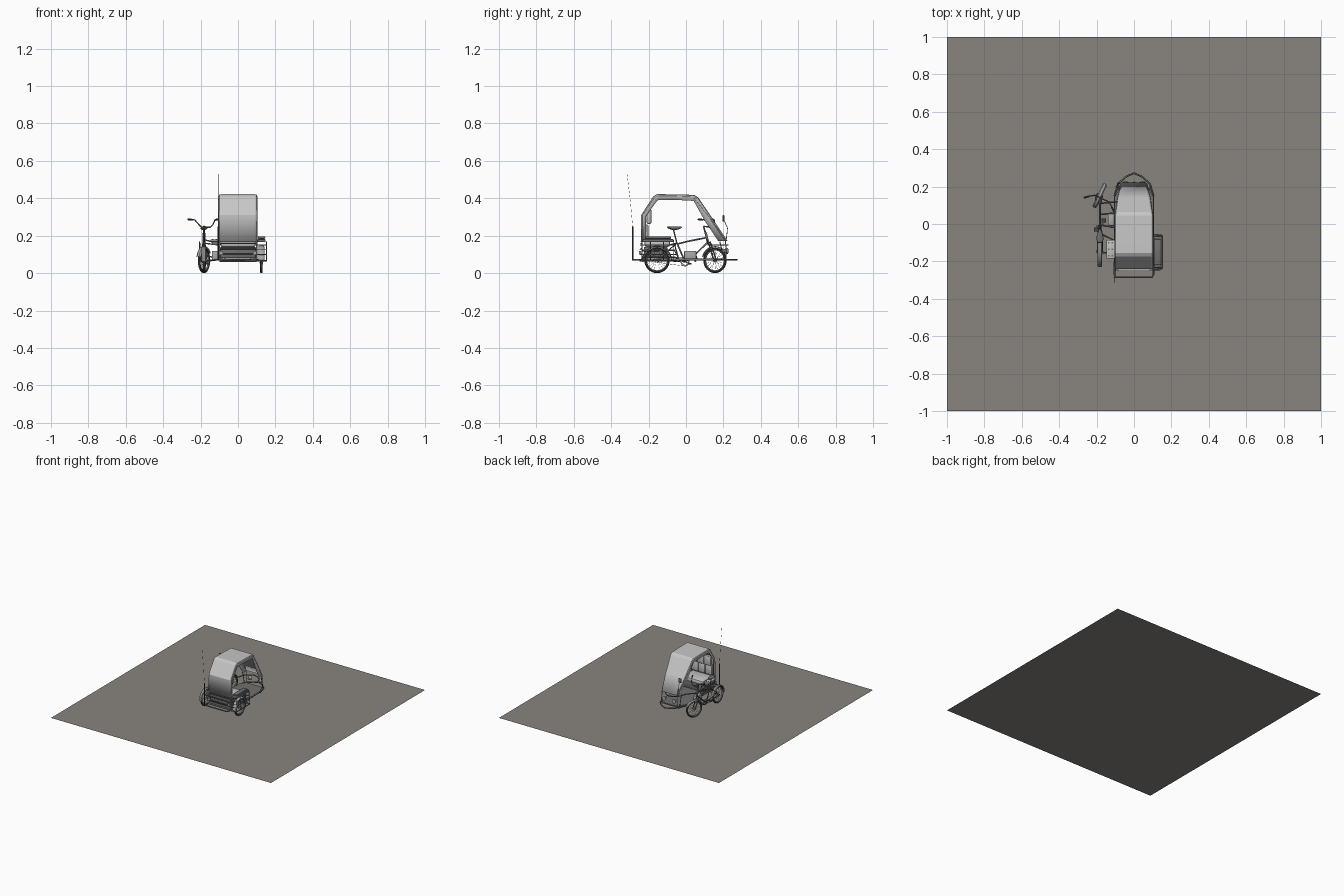
import bpy, bmesh, math
from mathutils import Vector, Matrix

if "Cube" in bpy.data.objects:
    bpy.data.objects.remove(bpy.data.objects["Cube"])


def mat(name, c):
    m = bpy.data.materials.new(name)
    m.diffuse_color = (*c, 1)
    m.use_nodes = True
    m.node_tree.nodes["Principled BSDF"].inputs["Base Color"].default_value = m.diffuse_color
    return m


GROUND = mat("warm grey paving", (0.246, 0.231, 0.209))
CANVAS = mat("light grey canopy", (0.57, 0.57, 0.57))
METAL = mat("light grey metal", (0.4, 0.4, 0.4))
DARK = mat("mid grey frame", (0.16, 0.16, 0.16))
BLACK = mat("dark grey rubber", (0.06, 0.06, 0.06))
PAD = mat("pale cushion", (0.55, 0.55, 0.54))


def finish(name, bm, m, smooth=True, angle=35):
    bmesh.ops.recalc_face_normals(bm, faces=bm.faces)
    me = bpy.data.meshes.new(name)
    bm.to_mesh(me)
    bm.free()
    me.materials.append(m)
    o = bpy.data.objects.new(name, me)
    bpy.context.collection.objects.link(o)
    if smooth:
        for p in me.polygons:
            p.use_smooth = True
        me.set_sharp_from_angle(angle=math.radians(angle))
    return o


def tube(name, pts, r, m, closed=False, M=None):
    cu = bpy.data.curves.new(name, 'CURVE')
    cu.dimensions = '3D'
    cu.bevel_depth, cu.bevel_resolution, cu.use_fill_caps = r, 1, True
    sp = cu.splines.new('POLY')
    sp.points.add(len(pts) - 1)
    for p, q in zip(sp.points, pts):
        q = M @ Vector(q) if M else q
        p.co = (*q, 1)
    sp.use_cyclic_u = closed
    t = bpy.data.objects.new(name, cu)
    me = bpy.data.meshes.new_from_object(t)
    bpy.data.objects.remove(t)
    me.materials.clear()
    me.materials.append(m)
    for p in me.polygons:
        p.use_smooth = True
    o = bpy.data.objects.new(name, me)
    bpy.context.collection.objects.link(o)
    return o


def box(name, lo, hi, m, bevel=0.0):
    bm = bmesh.new()
    bmesh.ops.create_cube(bm, size=1)
    for v in bm.verts:
        v.co = [(a + b) / 2 + c * (b - a) for a, b, c in zip(lo, hi, v.co)]
    if bevel:
        bmesh.ops.bevel(bm, geom=bm.edges[:], offset=bevel, segments=2, profile=0.5, affect='EDGES')
    return finish(name, bm, m)


def lathe(name, prof, m, M, n=32):
    # closed profile of (radius, x) turned about the local x axis
    bm = bmesh.new()
    rings = [[bm.verts.new(M @ Vector((x, r * math.cos(2 * math.pi * i / n), r * math.sin(2 * math.pi * i / n))))
              for r, x in prof] for i in range(n)]
    k = len(prof)
    for i in range(n):
        a, b = rings[i], rings[(i + 1) % n]
        for j in range(k):
            bm.faces.new((a[j], a[(j + 1) % k], b[(j + 1) % k], b[j]))
    return finish(name, bm, m)


def wheel(name, M, R):
    ring = lambda rad, t, w: [(rad + t * math.cos(a * math.pi / 4), w * math.sin(a * math.pi / 4)) for a in range(8)]
    lathe(name + "_tyre", ring(R - .005, .005, .007), BLACK, M)
    lathe(name + "_rim", ring(R - .012, .003, .005), METAL, M)
    lathe(name + "_hub", [(.001, -.014), (.007, -.014), (.007, .014), (.001, .014)], METAL, M, 12)
    for i in range(20):
        a = 2 * math.pi * i / 20
        d = Vector((0, math.cos(a), math.sin(a)))
        s = Vector(((-1) ** i * .01, 0, 0))
        tube(name + "_spoke", [s + d * .006, d * (R - .012)], .0007, METAL, M=M)


def arch(name, M, R, w, a0, a1, m):
    # mudguard strip over a wheel
    bm = bmesh.new()
    prev = None
    for i in range(13):
        a = math.radians(a0 + (a1 - a0) * i / 12)
        row = [bm.verts.new(M @ Vector((x, r * math.cos(a), r * math.sin(a))))
               for x, r in ((-w, R - .005), (-w * .5, R), (w * .5, R), (w, R - .005))]
        if prev:
            for j in range(3):
                bm.faces.new((prev[j], prev[j + 1], row[j + 1], row[j]))
        prev = row
    return finish(name, bm, m)


# ground slab that belongs to the model
bm = bmesh.new()
bmesh.ops.create_grid(bm, x_segments=1, y_segments=1, size=1)
finish("paving_sheet", bm, GROUND, False)

# canopy: a lipped section swept along the roof line (y, z, half width, inward y, inward z)
bm = bmesh.new()
prev = None
for y, z, h, iy, iz in [(-.242, .165, .100, .026, 0), (-.240, .31, .102, .026, -.006), (-.175, .41, .103, .02, -.024),
                        (-.155, .422, .103, .01, -.03), (-.05, .421, .103, 0, -.03), (.045, .418, .102, -.005, -.032),
                        (.065, .405, .101, -.022, -.022), (.14, .295, .090, -.04, -.015), (.222, .172, .072, -.05, 0)]:
    half = [(h, 1), (h, .3), (h - .004, .1), (h - .012, 0)]
    row = [bm.verts.new((sx * x, y + iy * d, z + iz * d))
           for sx, x, d in [(-1, *p) for p in half] + [(1, *p) for p in half[::-1]]]
    if prev:
        for j in range(7):
            bm.faces.new((prev[j], prev[j + 1], row[j + 1], row[j]))
    prev = row
can = finish("canopy", bm, CANVAS, True, 12)
mod = can.modifiers.new("thickness", 'SOLIDIFY')
mod.thickness = .003

# sidecar floor and thin nose
bm = bmesh.new()
out = [(-.1, -.24), (.1, -.24), (.1, .15), (.07, .21), (-.07, .21), (-.1, .15)]
f = bm.faces.new([bm.verts.new((x, y, .068)) for x, y in out])
g = bmesh.ops.extrude_face_region(bm, geom=[f])
for v in g['geom']:
    if isinstance(v, bmesh.types.BMVert):
        v.co.z = .078
finish("floor_pan", bm, DARK, False)
nose = [(-.105, .15), (-.085, .215), (-.04, .255), (0, .272), (.04, .255), (.085, .215), (.105, .15)]
tube("nose_bumper", [(x, y, .072) for x, y in nose], .005, DARK)
tube("nose_rail", [(x * .82, y * .82, .15) for x, y in nose], .004, DARK)
rear = [(-.105, -.2), (-.105, -.27), (-.095, -.285), (.095, -.285), (.105, -.27), (.105, -.2)]
tube("rear_bumper", [(x, y, .072) for x, y in rear], .005, DARK)
for x in (-.1, .1):
    for z in (.085, .12, .15):
        tube("side_rail", [(x, -.235, z), (x, -.06, z), (x * .98, -.04, .078)], .004, DARK)
    tube("sill", [(x, -.24, .072), (x, .15, .072)], .006, DARK)
    tube("canopy_bar", [(x, -.235, .07), (x, -.232, .31), (x, -.165, .405), (x, .04, .403),
                        (x * .87, .135, .285), (x * .7, .212, .172), (x * .7, .215, .07)], .003, METAL)
    tube("nose_post", [(x * .85, .18, .17), (x * .85, .205, .07)], .003, DARK)
for y in (-.23, -.15, -.05, .05, .15):
    tube("floor_cross_bar", [(-.1, y, .063), (.1, y, .063)], .005, DARK)
for z in (.1, .13, .158):
    tube("rear_rail", [(-.1, -.24, z), (.1, -.24, z)], .004, DARK)

# passenger bench
box("bench_base", (-.095, -.225, .08), (.095, -.1, .14), DARK, .004)
box("bench_cushion", (-.095, -.222, .14), (.095, -.085, .175), PAD, .012)
for i in range(3):
    x = -.093 + i * .0625
    for z in (.18, .262):
        y = -.228 if z < .2 else -.212
        box("back_cushion", (x, y, z), (x + .061, y + .028, z + .08), PAD, .01)

# side boxes over the wheel and plate beside the bench
side = Matrix.Translation((.125, -.155, .068))
wheel("sidecar_wheel", side, .068)
arch("sidecar_mudguard", side, .08, .016, 0, 180, METAL)
box("wheel_box", (.104, -.235, .165), (.148, -.065, .182), DARK, .006)
box("wheel_box_pad", (.106, -.22, .182), (.146, -.08, .197), DARK, .007)
for z in (.1, .125, .15):
    tube("wheel_guard_rail", [(.1, -.245, z), (.145, -.245, z), (.153, -.235, z), (.153, -.065, z),
                              (.145, -.055, z), (.1, -.055, z)], .0025, METAL)
for y in (-.235, -.19, -.12, -.065):
    tube("guard_post", [(.153, y, .065), (.153, y, .17)], .0025, DARK)
tube("guard_sill", [(.1, -.245, .066), (.153, -.235, .066), (.153, -.065, .066), (.1, -.055, .066)], .004, DARK)
box("left_side_plate", (-.147, -.185, .17), (-.104, -.085, .18), PAD, .003)
box("left_side_plate_base", (-.14, -.175, .15), (-.104, -.09, .17), DARK)
for y in (-.17, -.135, -.1):
    for x in (-.135, -.116):
        box("plate_stud", (x - .003, y - .003, .18), (x + .003, y + .003, .183), DARK)

# bicycle
BX = -.182
rw = Matrix.Translation((BX, -.155, .068))
fw = Matrix.Translation((BX, .155, .068)) @ Matrix.Rotation(math.radians(-25), 4, 'Z')
wheel("bike_rear_wheel", rw, .068)
wheel("bike_front_wheel", fw, .068)
arch("rear_mudguard", rw, .076, .012, 10, 185, METAL)
arch("front_mudguard", fw, .076, .012, 30, 165, METAL)
P = lambda y, z, dx=0: (BX + dx, y, z)
for n, p, r in [("seat_tube", [P(-.005, .06), P(-.05, .165)], .005), ("seat_post", [P(-.05, .165), P(-.067, .232)], .004),
                ("top_tube", [P(-.05, .155), P(.02, .172), P(.112, .19)], .005),
                ("down_tube", [P(-.005, .06), P(.05, .1), P(.116, .165)], .005),
                ("head_tube", [P(.122, .15), P(.105, .215)], .007), ("stem", [P(.105, .21), P(.094, .25)], .005)]:
    tube(n, p, r, DARK)
for s in (-.015, .015):
    tube("chain_stay", [P(-.005, .06, s * .5), P(-.155, .068, s)], .003, DARK)
    tube("seat_stay", [P(-.05, .16, s * .4), P(-.155, .068, s)], .003, DARK)
    tube("fork_leg", [(s, 0, 0), (s, -.018, .055), (s * .7, -.034, .1)], .004, DARK, M=fw)
    tube("crank", [P(-.005, .06, s), P(-.005 + s * 1.6, .06 - s * .6, s * 1.3)], .003, METAL)
    box("pedal", P(-.015 + s * 1.6, .056 - s * .6, s * 1.3 - .012), P(.005 + s * 1.6, .064 - s * .6, s * 1.3 + .012), BLACK)
lathe("chain_ring", [(.016, -.0015), (.024, -.0015), (.024, .0015), (.016, .0015)], METAL,
      Matrix.Translation(P(-.005, .06, .01)), 24)
tube("chain", [P(-.005, .083, .01), P(-.155, .078, .01), P(-.155, .058, .01), P(-.005, .037, .01)], .0014, DARK, True)

# saddle
bm = bmesh.new()
bmesh.ops.create_uvsphere(bm, u_segments=20, v_segments=10, radius=1)
for v in bm.verts:
    t = (1 - v.co.y) / 2
    v.co = (BX + v.co.x * (.008 + .018 * t), -.062 + v.co.y * .04, .24 + v.co.z * .01 + .006 * v.co.y ** 2)
finish("saddle", bm, DARK)

# swept handlebar turns with the front wheel
bar = Matrix.Translation((BX + .005, .125, .245)) @ Matrix.Rotation(math.radians(-25), 4, 'Z')
tube("stem_reach", [P(.094, .25), (BX + .01, .135, .246)], .004, DARK)
tube("handlebar", [(-.09, -.025, .042), (-.06, 0, .04), (-.042, .012, .015), (-.025, .012, 0), (.025, .012, 0),
                   (.042, .012, .015), (.06, 0, .04), (.09, -.025, .042)], .0035, DARK, M=bar)
for s in (-1, 1):
    tube("hand_grip", [(s * .068, -.007, .041), (s * .09, -.025, .042)], .005, BLACK, M=bar)

# struts joining bicycle and sidecar
for a, b in [(P(-.155, .068), (-.1, -.155, .072)), (P(-.005, .062), (-.1, -.02, .072)), (P(.05, .1), (-.1, .06, .072)),
             (P(-.05, .16), (-.1, -.09, .15)), (P(.11, .18), (-.085, .12, .15))]:
    tube("joining_strut", [a, b], .004, DARK)
box("battery_box", (-.14, -.01, .072), (-.105, .055, .118), METAL, .004)

# sidecar lamps, mirror and aerial
for x in (-.045, .045):
    lathe("head_lamp", [(.001, -.012), (.01, -.012), (.017, .01), (.001, .012)], METAL,
          Matrix.Translation((x, .215, .118)) @ Matrix.Rotation(math.pi / 2, 4, 'Z'), 16)
    box("tail_lamp", (x * 2 - .01, -.25, .1), (x * 2 + .01, -.24, .118), METAL)
tube("mirror_stalk", [(-.075, .215, .175), (-.085, .222, .24), (-.085, .205, .28)], .002, DARK)
box("mirror", (-.098, .196, .275), (-.072, .205, .31), DARK, .003)
tube("aerial_post", [(-.105, -.285, .07), (-.105, -.285, .25)], .0035, BLACK)
tube("aerial", [(-.105, -.285, .25), (-.105, -.297, .38), (-.105, -.315, .53)], .0007, BLACK)
